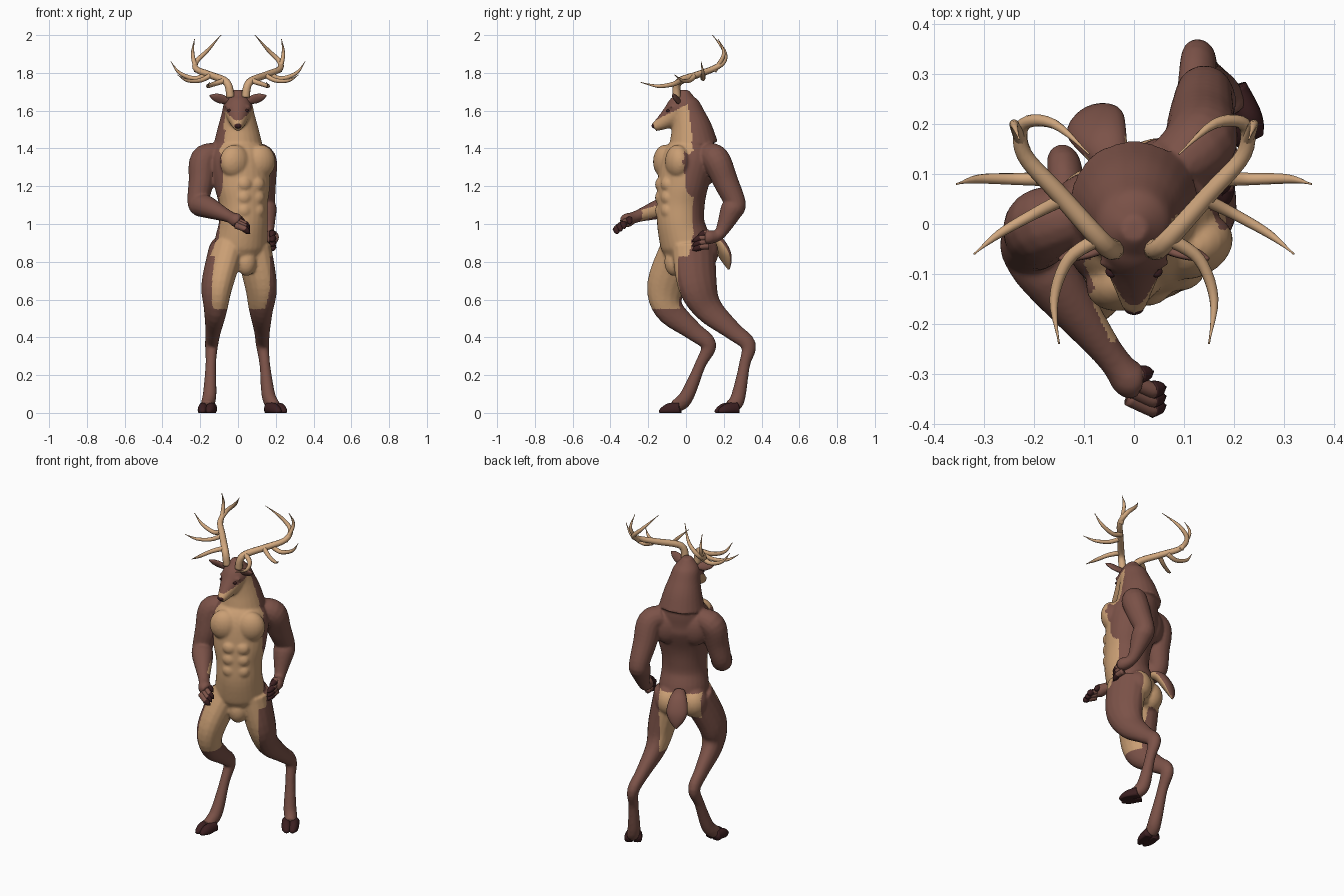
import bpy, bmesh, math
from mathutils import Vector, Matrix

if "Cube" in bpy.data.objects:
    bpy.data.objects.remove(bpy.data.objects["Cube"])

# The torso is turned toward the model's left
TURN = Matrix.Rotation(math.radians(25), 4, 'Z')
UPRIGHT = Matrix.Identity(4)
SIDE = TURN @ Vector((1, 0, 0))
FRONT = TURN @ Vector((0, -1, 0))
UP = Vector((0, 0, 1))
CENTRE = Vector((.015, 0, 0))


def material(name, rgb):
    m = bpy.data.materials.new(name)
    m.use_nodes = True
    m.diffuse_color = (*rgb, 1)
    bsdf = next(n for n in m.node_tree.nodes if n.type == 'BSDF_PRINCIPLED')
    bsdf.inputs["Base Color"].default_value = (*rgb, 1)
    bsdf.inputs["Roughness"].default_value = .8
    return m


BROWN = material("brown fur", (.2, .085, .065))
TAN = material("tan fur", (.59, .345, .175))
DARK = material("dark hoof", (.045, .014, .015))
ANTLER = material("antler bone", (.64, .39, .21))


def catmull(a, b, c, d, t):
    """Point on a smooth curve between b and c."""
    result = []
    for p, q, r, s in zip(a, b, c, d):
        enter, leave = (r - p) / 2, (s - q) / 2
        bend = 3 * (r - q) - 2 * enter - leave
        twist = 2 * (q - r) + enter + leave
        result.append(q + t * (enter + t * (bend + t * twist)))
    return result


def loft(bm, stations, ref=SIDE, sides=16, steps=5):
    """Smooth closed tube through stations (point, radius[, second radius])."""
    keys = [[*point, radii[0], radii[-1]] for point, *radii in stations]
    last = len(keys) - 1
    path = []
    for i in range(last):
        around = keys[max(i - 1, 0)], keys[i], keys[i + 1], keys[min(i + 2, last)]
        path += [catmull(*around, k / steps) for k in range(steps)]
    path.append(keys[last])
    centres = [Vector(p[:3]) for p in path]
    side, rings = Vector(ref), []
    for i, (centre, p) in enumerate(zip(centres, path)):
        along = centres[min(i + 1, len(path) - 1)] - centres[max(i - 1, 0)]
        along.normalize()
        side = (side - along * side.dot(along)).normalized()
        a = side * max(p[-2], .002)
        b = along.cross(side) * max(p[-1], .002)
        angles = [math.tau * k / sides for k in range(sides)]
        rings.append([bm.verts.new(centre + a * math.cos(w) + b * math.sin(w)) for w in angles])
    for low, high in zip(rings, rings[1:]):
        for k in range(sides):
            j = (k + 1) % sides
            bm.faces.new((low[k], low[j], high[j], high[k]))
    bm.faces.new(rings[0][::-1])
    bm.faces.new(rings[-1])


def spike(bm, path, radius):
    """Round tube that tapers to a point."""
    last = len(path) - 1
    loft(bm, [(p, radius * (1 - i / last) ** .45) for i, p in enumerate(path)],
         ref=(.5, -1, .5), sides=10)


def local(u, f, z):
    return CENTRE + SIDE * u + FRONT * f + UP * z


def ball(bm, location, radii, turn=TURN):
    place = Matrix.Translation(location) @ turn @ Matrix.Diagonal((*radii, 1))
    bmesh.ops.create_uvsphere(bm, u_segments=20, v_segments=12, radius=1, matrix=place)


def finish(bm, name, materials, rule=None):
    for v in bm.verts:
        v.co.z = max(v.co.z, 0)
    mesh = bpy.data.meshes.new(name)
    bm.to_mesh(mesh)
    bm.free()
    ob = bpy.data.objects.new(name, mesh)
    bpy.context.collection.objects.link(ob)
    paint(ob, materials, rule)
    return ob


def paint(ob, materials, rule=None):
    ob.data.materials.clear()
    for m in materials:
        ob.data.materials.append(m)
    for face in ob.data.polygons:
        face.use_smooth = True
        face.material_index = int(rule(face.center, face.normal)) if rule else 0


def blend(ob, voxel):
    """Fuse overlapping volumes into one soft skin."""
    remesh = ob.modifiers.new("Blend", 'REMESH')
    remesh.mode, remesh.voxel_size = 'VOXEL', voxel
    soften = ob.modifiers.new("Soften", 'SMOOTH')
    soften.factor, soften.iterations = .5, 5
    depsgraph = bpy.context.evaluated_depsgraph_get()
    skin = bpy.data.meshes.new_from_object(ob.evaluated_get(depsgraph))
    ob.modifiers.clear()
    ob.data = skin


body = bmesh.new()

# Torso: height, forward shift, half width, half depth
torso = [(.78, 0, .09, .09), (.88, 0, .14, .13), (1, .03, .13, .125), (1.1, .03, .13, .125),
         (1.2, .02, .15, .13), (1.33, -.01, .16, .14), (1.41, -.04, .13, .11), (1.47, -.05, .1, .09)]
loft(body, [(local(0, f, z), w, d) for z, f, w, d in torso], sides=28)

# Mane and skull, then muzzle: y, z, radius
mane = [(.04, 1.42, .13), (.03, 1.5, .11), (.01, 1.58, .088), (-.01, 1.65, .07), (-.01, 1.71, .025)]
muzzle = [(0, 1.63, .07), (-.03, 1.61, .075), (-.07, 1.575, .062), (-.12, 1.54, .042), (-.17, 1.51, .022)]
for profile in (mane, muzzle):
    loft(body, [((0, y, z), r) for y, z, r in profile], ref=(1, 0, 0), sides=24)

# Muscles on both sides of the torso
for s in (-1, 1):
    ball(body, (s * .04, -.075, 1.62), (.03, .02, .01), UPRIGHT)    # brow
    ball(body, local(s * .075, .085, 1.33), (.083, .062, .09))      # chest
    ball(body, local(s * .07, -.07, .85), (.08, .08, .09))          # rump
    ball(body, local(s * .08, -.09, 1.31), (.08, .055, .1))         # shoulder blade
    for row in range(3):
        ball(body, local(s * .036, .132, 1.07 + row * .07), (.04, .027, .037))  # abdomen
ball(body, local(0, .09, .97), (.07, .055, .1))
ball(body, local(0, .07, .8), (.055, .05, .075))

# Legs with cloven hooves: hip, thigh, knee, hock, ankle, heel
LEG_SIZES = [(.09, .12), (.08, .11), (.06, .08), (.04, .052), (.034, .042),
             (.028, .03), (.036, .038), (.036, .04), (.03, .03)]
LEGS = {
    "right": ([(-.06, -.02, .87), (-.11, -.1, .68), (-.12, -.09, .55),
               (-.14, .12, .36), (-.15, .01, .1), (-.16, -.03, .05)], (-.1, -1, 0)),
    "left": ([(.08, .04, .88), (.12, .06, .68), (.12, .12, .55),
              (.13, .33, .36), (.16, .28, .1), (.18, .26, .05)], (.5, -.85, 0))}
for label, (joints, ahead) in LEGS.items():
    hip, thigh, knee, hock, ankle, heel = map(Vector, joints)
    ahead = Vector(ahead).normalized()
    across = UP.cross(ahead)
    path = [hip, thigh, knee, knee.lerp(hock, .6), hock, hock.lerp(ankle, .4), ankle, heel,
            heel + ahead * .04 - UP * .015]
    loft(body, [(p, *size) for p, size in zip(path, LEG_SIZES)])
    hoof = bmesh.new()
    for s in (-1, 1):
        toe = heel + across * s * .024 - UP * .027
        tip = toe + ahead * .11 - across * s * .008 - UP * .015
        loft(hoof, [(toe, .026, .034), (toe.lerp(tip, .5), .028, .036),
                    (toe.lerp(tip, .8), .022, .024), (tip, .01, .008)], ref=across)
    finish(hoof, label + "_hoof", (DARK,))

# Arms: shoulder, elbow, wrist, palm, then finger aim, spread and curl
ARM_SIZES = (.06, .074, .067, .057, .06, .032, .038, .03)
ARMS = {
    "right": ((-.18, 0, 1.34), (-.21, -.05, 1.11), (-.05, -.26, 1.04), (-.01, -.31, 1.02),
              (1, -.5, -.4), (0, -.8, -.6), (.4, .4, -.6)),
    "left": ((.13, .16, 1.34), (.14, .26, 1.11), (.16, .18, .95), (.18, .12, .93),
             (.1, -1, -.1), (0, 0, -1), (-.2, -.8, -.5))}
for label, data in ARMS.items():
    shoulder, elbow, wrist, palm, aim, spread, curl = map(Vector, data)
    collar = shoulder.lerp(local(0, -.05, 1.42), .4)
    path = [collar, shoulder, shoulder.lerp(elbow, .5), elbow, elbow.lerp(wrist, .25),
            wrist, palm, palm + aim * .02]
    loft(body, list(zip(path, ARM_SIZES)))
    fingers, nails = bmesh.new(), bmesh.new()
    for i in range(-1, 3):
        thumb = i < 0
        base = palm + spread * .023 * i
        knuckle = base + aim * (.02 if thumb else .045)
        tip = knuckle + aim * .015 + curl * .035
        nail = knuckle.lerp(tip, .2)
        loft(fingers, [(base, .018), (knuckle, .016), (nail, .014)], ref=(.5, -1, .5), sides=10)
        spike(nails, [knuckle, nail.lerp(tip, .5), tip], .019)
    finish(fingers, label + "_fingers", (BROWN,))
    finish(nails, label + "_nails", (DARK,))


def is_tan(c, normal):
    u, f = (c - CENTRE).dot(SIDE), (c - CENTRE).dot(FRONT)
    if c.z > 1.44:          # throat and cheeks
        return (f > .015 or (c.z > 1.5 and c.y < -.04)) and c.z < 1.63 + c.y / 2
    if .77 < c.z < .92 and f < -.07 and abs(u) < .12 and normal.dot(FRONT) < .5:   # rump patch
        return True
    if c.z > .83:           # chest and belly
        ramp = max(0, .95 - c.z) / 3 if u > 0 else 0
        limit = .138 if f < .08 else .155
        return .02 + ramp < f < .19 and (abs(u) < limit or c.z < .97)
    if c.z > .55:           # inner thighs
        label, inward = ("left", (-.9, -.45, 0)) if u > 0 else ("right", (.95, -.3, 0))
        thigh = Vector(LEGS[label][0][1])
        return (c - thigh).dot(Vector(inward)) > 0
    return False


skin = finish(body, "body", (BROWN,))
blend(skin, .0075)
paint(skin, (BROWN, TAN), is_tan)

# Tail, brown above and tan beneath: forward, height, half width, thickness
tail = bmesh.new()
loft(tail, [(local(0, f, z), w, t) for f, z, w, t in
            ((-.13, .94, .03, .02), (-.18, .91, .05, .03), (-.22, .85, .06, .03),
             (-.24, .8, .04, .02), (-.25, .76, .005, .005))], sides=20)
finish(tail, "tail", (BROWN, TAN), lambda c, n: n.dot(UP * .4 - FRONT) < .1)

# Nose
nose = bmesh.new()
ball(nose, (0, -.168, 1.52), (.02, .014, .014), UPRIGHT)
finish(nose, "nose", (DARK,))

# Antlers (main beam, then tines with their root size), ears and eyes
BRANCHES = [
    (.022, [(.04, -.05, 1.67), (.06, -.04, 1.75), (.15, .06, 1.79), (.22, .14, 1.82),
            (.22, .2, 1.86), (.16, .2, 1.92), (.09, .14, 2)]),
    (.015, [(.07, -.03, 1.76), (.13, -.07, 1.74), (.16, -.15, 1.73), (.15, -.24, 1.75)]),
    (.015, [(.17, .09, 1.79), (.23, .09, 1.77), (.31, .09, 1.8), (.355, .08, 1.86)]),
    (.014, [(.14, .05, 1.79), (.2, .02, 1.76), (.27, -.02, 1.76), (.32, -.06, 1.79)]),
    (.013, [(.22, .15, 1.81), (.24, .2, 1.9), (.23, .17, 1.98)])]
for label, s in (("right", -1), ("left", 1)):
    antler, ear, eye = bmesh.new(), bmesh.new(), bmesh.new()
    for size, points in BRANCHES:
        spike(antler, [(s * x, y, z) for x, y, z in points], size)
    root, end = Vector((s * .05, -.04, 1.65)), Vector((s * .15, -.07, 1.68))
    loft(ear, [(root, .016, .014), (root.lerp(end, .4), .027, .012),
               (root.lerp(end, .75), .02, .01), (end, .003)], ref=(0, -.5, 1))
    ball(eye, (s * .045, -.095, 1.6), (.012, .012, .008), UPRIGHT)
    finish(antler, label + "_antler", (ANTLER,))
    finish(ear, label + "_ear", (BROWN,))
    finish(eye, label + "_eye", (DARK,))
